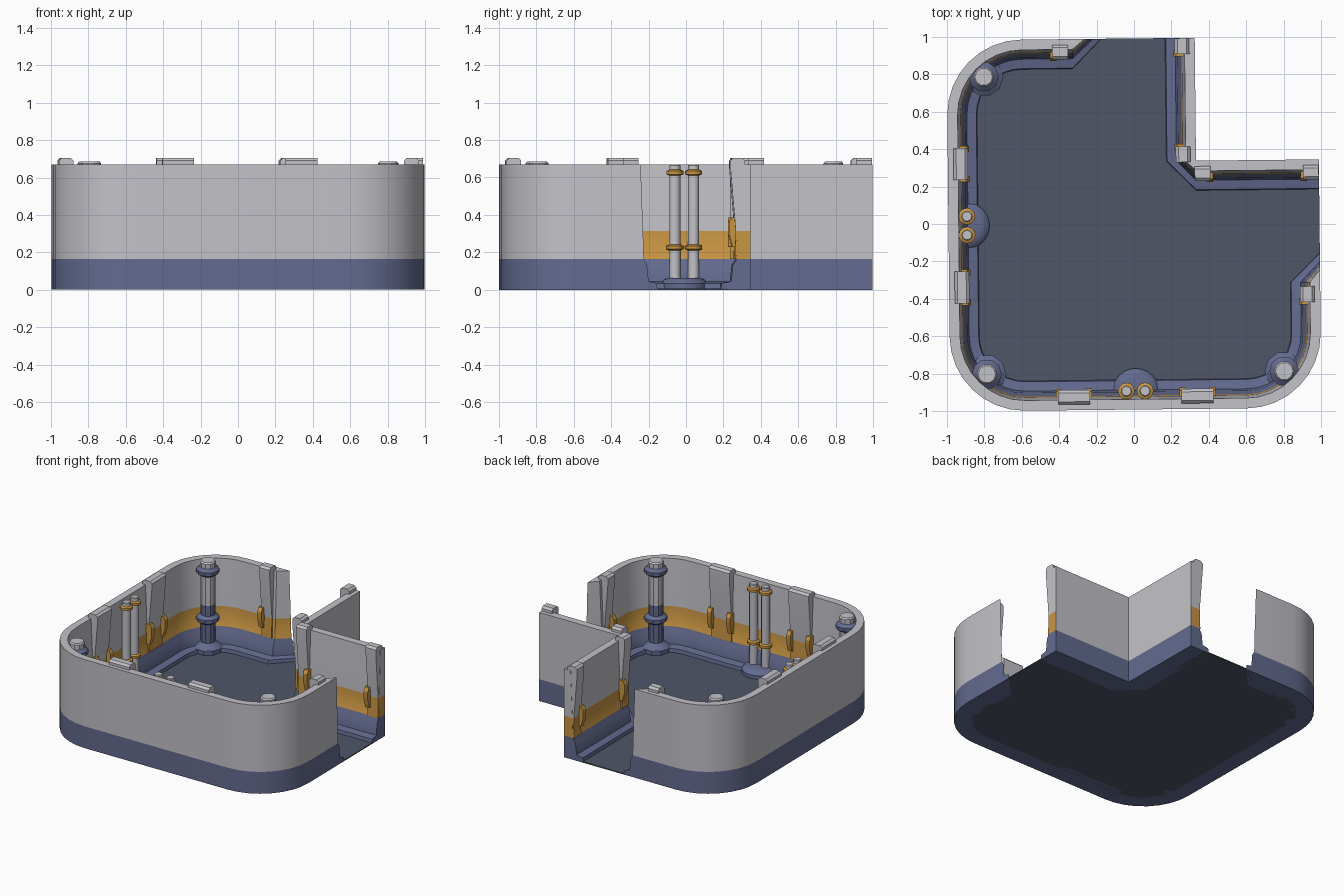
import bpy, bmesh, math
from mathutils import Matrix, Vector

if "Cube" in bpy.data.objects:
    bpy.data.objects.remove(bpy.data.objects["Cube"])

S, W, R = 0.992, 0.335, 0.40          # outer half size, inner-corner wall line, corner radius
TURN = Matrix.Rotation(math.radians(0.6), 4, 'Z')   # whole room sits slightly turned

def material(name, col):
    m = bpy.data.materials.new(name)
    m.diffuse_color = (*col, 1)
    m.use_nodes = True
    m.node_tree.nodes["Principled BSDF"].inputs["Base Color"].default_value = m.diffuse_color
    return m

MATS = [material("light_grey", (0.54, 0.54, 0.58)),
        material("slate_blue", (0.125, 0.147, 0.275)),
        material("amber", (0.58, 0.30, 0.055)),
        material("dark_floor", (0.08, 0.092, 0.138))]
GREY, BLUE, AMBER, FLOOR = range(4)

def finish(name, bm, matrix=None, angle=32):
    bmesh.ops.remove_doubles(bm, verts=bm.verts, dist=1e-5)
    bmesh.ops.recalc_face_normals(bm, faces=bm.faces)
    me = bpy.data.meshes.new(name)
    bm.to_mesh(me)
    bm.free()
    for m in MATS:
        me.materials.append(m)
    me.transform(TURN @ (matrix or Matrix()))
    for p in me.polygons:
        p.use_smooth = True
    me.set_sharp_from_angle(angle=math.radians(angle))
    ob = bpy.data.objects.new(name, me)
    bpy.context.collection.objects.link(ob)
    return ob

# Wall cross-section: (height, thickness measured from the outer face)
LEVELS = [(0, .16), (.035, .155), (.045, .105), (.135, .095),
          (.165, .075), (.315, .07), (.67, .055)]

def station(p, n_in, n_out=(0, 0)):
    return Vector(p), Vector(n_in), Vector(n_out)

def wall(name, stations, caps):
    bm = bmesh.new()
    rows = []
    for p, ni, no in stations:
        outer = [bm.verts.new((*(p + no * d), z)) for z, d in LEVELS]
        inner = [bm.verts.new((*(p + ni * d), z)) for z, d in LEVELS]
        rows.append((outer, inner))

    def face(vs, mat):
        bm.faces.new(vs).material_index = mat

    def band(i, outside):
        z = (LEVELS[i][0] + LEVELS[i + 1][0]) / 2
        return BLUE if z < .165 else AMBER if z < .315 and not outside else GREY

    for (o0, i0), (o1, i1) in zip(rows, rows[1:]):
        for k in range(len(LEVELS) - 1):
            if (o0[k].co - o1[k].co).length > 1e-4:
                face((o0[k], o1[k], o1[k + 1], o0[k + 1]), band(k, True))
            face((i0[k], i0[k + 1], i1[k + 1], i1[k]), band(k, False))
        if (o0[0].co - o1[0].co).length > 1e-4:
            face((o0[-1], o1[-1], i1[-1], i0[-1]), GREY)
            face((o0[0], i0[0], i1[0], o1[0]), BLUE)
        else:                                   # fan over the sharp inner corner
            face((o0[-1], i1[-1], i0[-1]), GREY)
            face((o0[0], i0[0], i1[0]), BLUE)
    if caps:
        for o, i in (rows[0], rows[-1]):
            for k in range(len(LEVELS) - 1):
                face((o[k], o[k + 1], i[k + 1], i[k]), band(k, False))
    return finish(name, bm)

# Outer wall: three rounded corners, ends taper out at the two doorways
outer = [station((-.30, S), (.86, 0), (.86, 0)), station((-.32, S), (0, -1))]
for cx, cy, a0 in ((-1, 1, 90), (-1, -1, 180), (1, -1, 270)):
    for k in range(9):
        a = math.radians(a0 + 90 * k / 8)
        u = Vector((math.cos(a), math.sin(a)))
        outer.append(station(Vector((cx, cy)) * (S - R) + u * R, -u))
outer += [station((S, -.32), (-1, 0)), station((S, -.30), (0, .86), (0, .86))]
wall("outer_wall", outer, False)

# Inner corner wall with a chamfered room side
inner = [station((S, W), (0, -1)), station((W, W), (0, -1)),
         station((W, W), (-1, 0)), station((W, S), (-1, 0))]
wall("inner_corner_wall", inner, True)

# Floor slab
bm = bmesh.new()
pts = [p + n * .12 for p, n, _ in outer] + [p + n * .12 for p, n, _ in inner]
f = bm.faces.new([bm.verts.new((*p, 0.0)) for p in pts])
f.material_index = FLOOR
ext = bmesh.ops.extrude_face_region(bm, geom=[f])
for v in ext["geom"]:
    if isinstance(v, bmesh.types.BMVert):
        v.co.z = .008
for g in bm.faces:
    g.material_index = FLOOR
finish("floor", bm)

def lathe(name, x, y, profile, mats, seg=12, start=0, sweep=360):
    """Turn (radius, height) points around z; mats holds one colour per band."""
    bm = bmesh.new()
    rings = []
    for k in range(seg + 1):
        a = math.radians(start + sweep * k / seg)
        rings.append([bm.verts.new((r * math.cos(a), r * math.sin(a), z)) for r, z in profile])
    for a, b in zip(rings, rings[1:]):
        for k, mat in enumerate(mats):
            vs = [a[k], b[k], b[k + 1], a[k + 1]]
            if profile[k][0] == 0:
                vs = [a[k], b[k + 1], a[k + 1]]
            elif profile[k + 1][0] == 0:
                vs = [a[k], b[k], a[k + 1]]
            bm.faces.new(vs).material_index = mat
    return finish(name, bm, Matrix.Translation((x, y, 0)))

# Corner columns with flared foot and two collars
column = [(.105, 0), (.105, .04), (.075, .06), (.052, .075), (.052, .215), (.08, .235),
          (.08, .26), (.052, .28), (.052, .36), (.052, .575), (.08, .595), (.08, .62),
          (.055, .64), (.055, .675), (.047, .685), (0, .685)]
column_mats = [BLUE] * 8 + [GREY] + [BLUE] * 3 + [GREY] * 3
for n, (sx, sy) in enumerate(((-1, 1), (-1, -1), (1, -1))):
    lathe(f"corner_column_{n + 1}", sx * .795, sy * .795, column, column_mats, 10)

# Paired pipes on a half-round foot, on the left and front walls
pipe = [(.03, .03), (.03, .21), (.045, .217), (.045, .235), (.03, .242), (.03, .61),
        (.045, .617), (.045, .635), (.03, .642), (.03, .665), (.025, .67), (0, .67)]
pipe_mats = [GREY] + [AMBER] * 3 + [GREY] + [AMBER] * 3 + [GREY] * 3
foot = [(.125, 0), (.125, .035), (.108, .055), (.08, .064), (0, .064)]
for side in ("left", "front"):
    for t in (-.05, .05):
        x, y = (-.893, t) if side == "left" else (t, -.893)
        lathe(f"{side}_pipe_{'a' if t < 0 else 'b'}", x, y, pipe, pipe_mats)
    x, y = (-.897, 0) if side == "left" else (0, -.897)
    lathe(f"{side}_pipe_foot", x, y, foot, [BLUE] * 4, 14,
          -90 if side == "left" else 0, 180)

def prism(bm, profile, x0, x1, mat):
    """Extrude a (depth, height) profile along the wall."""
    a = [bm.verts.new((x0, d, z)) for d, z in profile]
    b = [bm.verts.new((x1, d, z)) for d, z in profile]
    n = len(profile)
    faces = [bm.faces.new(a), bm.faces.new(b[::-1])]
    faces += [bm.faces.new((a[k], a[(k + 1) % n], b[(k + 1) % n], b[k])) for k in range(n)]
    for g in faces:
        g.material_index = mat

RIB = [(.03, .315), (.03, .69), (.045, .705), (.092, .705), (.108, .69), (.108, .65), (.08, .315)]
SHOE = [(.03, .165), (.03, .315), (.08, .315), (.085, .165)]
TAB = [(.05, .23), (.05, .385), (.1, .385), (.115, .36), (.115, .3), (.095, .23)]

def bracket(name, x, y, angle, length, tabs):
    bm = bmesh.new()
    h = length / 2
    prism(bm, RIB, -h, h, GREY)
    prism(bm, SHOE, -h, h, AMBER)
    for s in tabs:
        prism(bm, TAB, s * (h - .022), s * (h + .012), AMBER)
    finish(name, bm, Matrix.Translation((x, y, 0)) @ Matrix.Rotation(math.radians(angle), 4, 'Z'), 25)

# Wall brackets: wide ones on the full walls, narrow ones by the doorways and inner corner
for n, t in enumerate((-.33, .33)):
    bracket(f"front_bracket_{n + 1}", t, -S, 0, .17, (-1, 1))
    bracket(f"left_bracket_{n + 1}", -S, t, -90, .17, (-1, 1))
bracket("back_door_bracket", -.385, S, 180, .085, (1,))
bracket("right_door_bracket", S, -.385, 90, .085, (-1,))
for n, (t, s) in enumerate(((.37, 1), (.948, -1))):
    bracket(f"inner_bracket_right_{n + 1}", t, W, 180, .085, (-s,))
    bracket(f"inner_bracket_back_{n + 1}", W, t, 90, .085, (s,))
